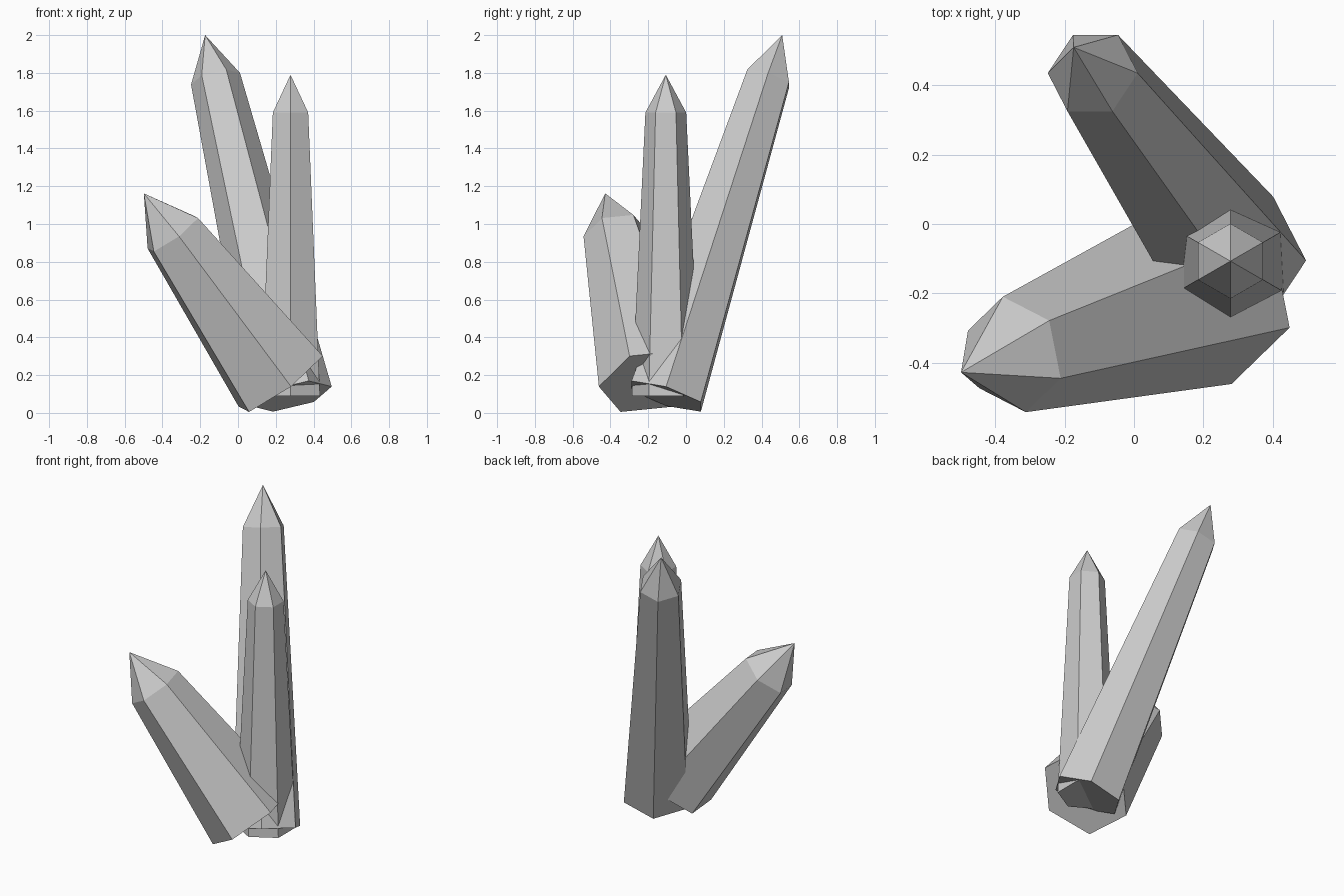
import bpy, bmesh
from math import cos, sin, pi
from mathutils import Vector

if "Cube" in bpy.data.objects:
    bpy.data.objects.remove(bpy.data.objects["Cube"])


def crystal(name, base, neck, tip, corner, r_base, taper=0.6):
    """Six-sided tapered shaft from base to neck, closed by a point at the given tip length.
    corner: direction in which one of the six edges lies."""
    base, neck, corner = Vector(base), Vector(neck), Vector(corner)
    axis = (neck - base).normalized()
    u = (corner - axis * corner.dot(axis)).normalized()
    v = axis.cross(u)
    bm = bmesh.new()

    def ring(center, r):
        return [bm.verts.new(center + r * (u * cos(k * pi / 3) + v * sin(k * pi / 3)))
                for k in range(6)]

    low, high = ring(base, r_base), ring(neck, r_base * taper)
    apex = bm.verts.new(neck + axis * tip)
    bm.faces.new(low[::-1])
    for k in range(6):
        n = (k + 1) % 6
        bm.faces.new((low[k], low[n], high[n], high[k]))
        bm.faces.new((high[k], high[n], apex))
    mesh = bpy.data.meshes.new(name)
    bm.to_mesh(mesh)
    bm.free()
    obj = bpy.data.objects.new(name, mesh)
    bpy.context.collection.objects.link(obj)
    return obj


# upright shard
crystal("upright_crystal", (0.278, -0.107, 0.09), (0.278, -0.107, 1.59), 0.20, (0, 1, 0), 0.18)
# tall shard leaning back
crystal("tall_crystal", (0.28, -0.105, 0.088), (-0.119, 0.435, 1.769), 0.249, (0.129, 0, 0.031), 0.222)
# short thick shard leaning left and forward
crystal("short_crystal", (0.226, -0.184, 0.167), (-0.345, -0.376, 0.951), 0.266, (0.135, -0.069, 0.08), 0.284)
